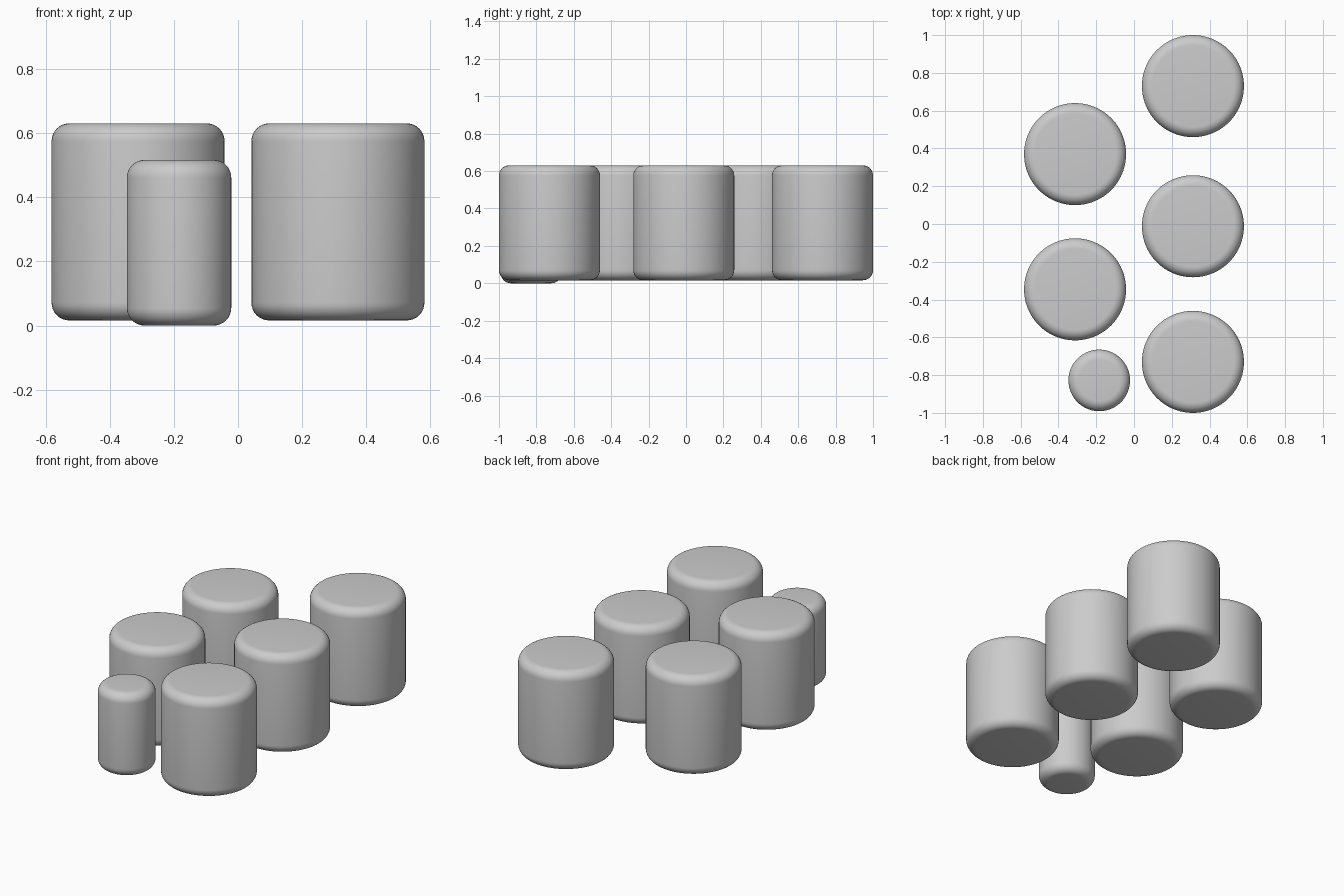
import bpy

if "Cube" in bpy.data.objects:
    bpy.data.objects.remove(bpy.data.objects["Cube"])

BEVEL = 0.055


def rounded_cylinder(name, x, y, radius, z0, z1):
    bpy.ops.mesh.primitive_cylinder_add(
        vertices=96, radius=radius, depth=z1 - z0, location=(x, y, (z0 + z1) / 2))
    obj = bpy.context.object
    obj.name = name
    # Round over the top and bottom rims only
    bev = obj.modifiers.new("rounded_rims", 'BEVEL')
    bev.width = BEVEL
    bev.segments = 8
    bev.limit_method = 'ANGLE'
    bev.angle_limit = 1.0
    bpy.ops.object.modifier_apply(modifier=bev.name)
    bpy.ops.object.shade_smooth_by_angle()
    return obj


# Five large drums in two staggered rows
drums = [(0.312, 0.73), (0.312, -0.012), (0.312, -0.73),
         (-0.312, 0.37), (-0.312, -0.346)]
for i, (x, y) in enumerate(drums, 1):
    rounded_cylinder(f"large_drum_{i}", x, y, 0.27, 0.016, 0.631)

# Slim, shorter drum at the front
rounded_cylinder("small_drum", -0.184, -0.828, 0.163, 0.0, 0.517)
